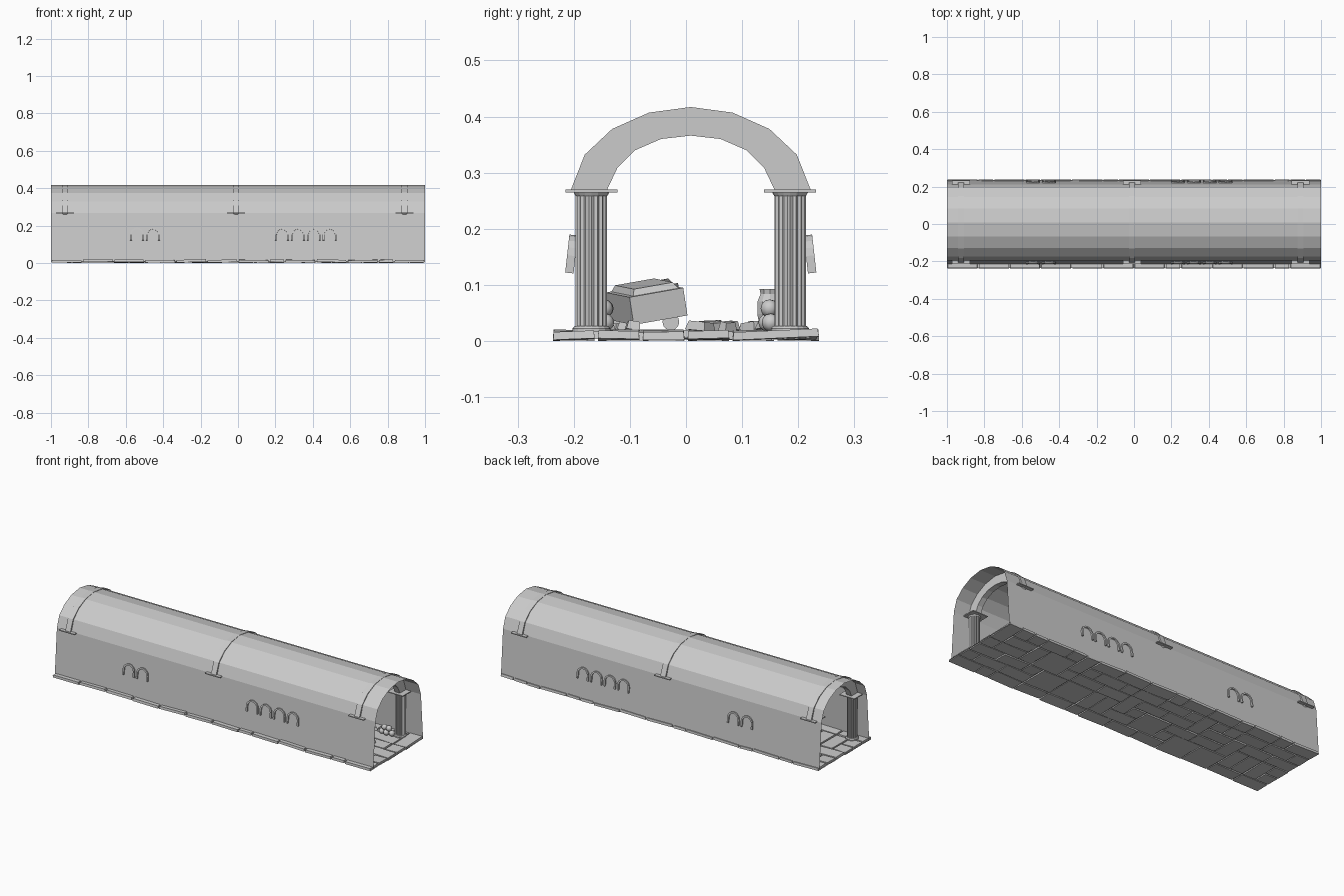
import bpy, bmesh, math, random
from mathutils import Matrix, Euler, Vector

if "Cube" in bpy.data.objects:
    bpy.data.objects.remove(bpy.data.objects["Cube"])

random.seed(4)
CY = 0.0085            # centre line of the vault
BAYS = (-0.925, -0.01, 0.89)


def make(name, bm, smooth=False):
    me = bpy.data.meshes.new(name)
    bm.to_mesh(me)
    bm.free()
    ob = bpy.data.objects.new(name, me)
    bpy.context.collection.objects.link(ob)
    if smooth:
        for p in me.polygons:
            p.use_smooth = True
    return ob


def add_box(bm, loc, size, rot=(0, 0, 0), taper=1.0):
    m = Matrix.Translation(loc) @ Euler(rot).to_matrix().to_4x4() @ Matrix.Diagonal((*size, 1))
    vs = bmesh.ops.create_cube(bm, size=1)['verts']
    for v in vs:
        if v.co.z > 0:
            v.co.x *= taper
            v.co.y *= taper
        v.co = m @ v.co


def add_lathe(bm, profile, loc, seg=12, rot=(0, 0, 0), flute=0.0):
    # revolve (radius, height) pairs; flute shrinks every second vertex
    m = Matrix.Translation(loc) @ Euler(rot).to_matrix().to_4x4()
    rings = []
    for r, z in profile:
        ring = []
        for i in range(seg):
            a = 2 * math.pi * i / seg
            k = r * (1 - flute * (i % 2))
            ring.append(bm.verts.new(m @ Vector((k * math.cos(a), k * math.sin(a), z))))
        rings.append(ring)
    for a, b in zip(rings, rings[1:]):
        for i in range(seg):
            j = (i + 1) % seg
            bm.faces.new((a[i], a[j], b[j], b[i]))
    bm.faces.new(rings[0][::-1])
    bm.faces.new(rings[-1])


def add_band(bm, outer, inner, m, depth):
    # arch band between two open outlines, given thickness along local z
    rows = [[bm.verts.new(m @ Vector((u, v, d))) for u, v in line]
            for d in (-depth / 2, depth / 2) for line in (outer, inner)]
    o0, i0, o1, i1 = rows
    for k in range(len(outer) - 1):
        for a, b in ((o0, o1), (o1, i1), (i1, i0), (i0, o0)):
            bm.faces.new((a[k], b[k], b[k + 1], a[k + 1]))
    for k in (0, -1):
        bm.faces.new((o0[k], i0[k], i1[k], o1[k]))
    bmesh.ops.recalc_face_normals(bm, faces=bm.faces)


def mirrored(half):
    return half + [(-u, v) for u, v in reversed(half[:-1])]


# thin vaulted shell with leaning walls
shell = mirrored([(-.223, .008), (-.204, .268), (-.183, .33), (-.137, .374), (-.075, .404), (0, .416)])
bm = bmesh.new()
rows = [[bm.verts.new((x, y + CY, z)) for y, z in shell] for x in (-1, 1)]
for k in range(len(shell) - 1):
    bm.faces.new((rows[0][k], rows[1][k], rows[1][k + 1], rows[0][k + 1]))
make("vault_shell", bm)

# rib arches
outer = mirrored([(-.2135, .27), (-.189, .332), (-.14, .378), (-.0745, .407), (0, .417)])
inner = mirrored([(-.149, .27), (-.131, .308), (-.099, .34), (-.053, .36), (0, .366)])
to_yz = Matrix(((0, 0, 1, 0), (1, 0, 0, CY), (0, 1, 0, 0), (0, 0, 0, 1)))
for x in BAYS:
    bm = bmesh.new()
    add_band(bm, outer, inner, Matrix.Translation((x, 0, 0)) @ to_yz, 0.032)
    make("rib_arch", bm)

# fluted columns with base and capital
for x in BAYS:
    for s in (-1, 1):
        y = CY + s * 0.177
        bm = bmesh.new()
        add_lathe(bm, [(.028, .024), (.028, .262)], (x, y, 0), 32, flute=0.13)
        add_lathe(bm, [(.034, .016), (.034, .022), (.030, .027)], (x, y, 0), 16)
        add_lathe(bm, [(.028, .258), (.032, .265)], (x, y, 0), 16)
        add_box(bm, (x, y, .2675), (.095, .093, .005))
        make("column", bm)

# paving of irregular slabs on a bed sheet
bm = bmesh.new()
NX, NY = 24, 6
cx, cy = 2 / NX, 0.48 / NY
used = set()
for i in range(NX):
    for j in range(NY):
        if (i, j) in used:
            continue
        w, h = random.choice(((1, 1), (2, 1), (1, 2), (2, 2), (2, 1)))
        if i + w > NX:
            w = 1
        if j + h > NY or any((i + a, j + 1) in used for a in range(w)):
            h = 1
        if any((i + a, j + b) in used for a in range(w) for b in range(h)):
            w = h = 1
        used |= {(i + a, j + b) for a in range(w) for b in range(h)}
        loc = (-1 + (i + w / 2) * cx, -.24 + (j + h / 2) * cy, .0105 + random.uniform(-.001, .001))
        tilt = (random.uniform(-.05, .05), random.uniform(-.03, .03), 0)
        add_box(bm, loc, (w * cx - .006, h * cy - .006, .014), tilt, .97)
for v in bm.verts:
    v.co.z = max(v.co.z, 0)
    v.co.x = max(-1, min(1, v.co.x))
make("floor_slabs", bm)
bm = bmesh.new()
bed = bmesh.ops.create_grid(bm, size=1)['verts']
for v in bed:
    v.co = (v.co.x, v.co.y * .235, .009)
make("floor_bed", bm)

# arched niche frames along both walls, in groups
def arch_line(r):
    pts = [(-r, -.035)]
    pts += [(-r * math.cos(math.pi * k / 8), r * math.sin(math.pi * k / 8) - .004) for k in range(9)]
    return pts + [(r, -.035)]

for s in (-1, 1):
    for x in (-.54, -.455, .235, .32, .405, .49):
        bm = bmesh.new()
        m = (Matrix.Translation((x, CY + s * .2125, .156)) @
             Matrix.Rotation(s * .11, 4, 'X') @ Matrix.Rotation(math.pi / 2, 4, 'X'))
        add_band(bm, arch_line(.037), arch_line(.028), m, .015)
        make("niche_frame", bm)

# tilted stone coffins with lids
for x, y, rz in ((.47, -.07, .25), (-.5, -.075, -.2)):
    bm = bmesh.new()
    add_box(bm, (x, y, .066), (.17, .1, .05), (.17, .05, rz))
    add_box(bm, (x, y - .004, .096), (.16, .085, .012), (.17, .05, rz), .85)
    make("stone_coffin", bm)

# urns
urn = [(.014, 0), (.02, .008), (.024, .03), (.024, .052), (.018, .066), (.02, .075)]
for x, y in ((.7, .15), (-.3, .15), (.15, .155)):
    bm = bmesh.new()
    add_lathe(bm, urn, (x, y, .018), 10)
    make("urn", bm, False)

# heaps of round stones near the walls
for x, y in ((.83, .145), (.62, -.15), (-.65, .15)):
    bm = bmesh.new()
    for dx, dy, z in ((0, 0, .033), (.03, .006, .033), (-.03, .004, .033), (.014, .004, .058), (-.015, .005, .058)):
        bmesh.ops.create_uvsphere(bm, u_segments=10, v_segments=6, radius=.016,
                                  matrix=Matrix.Translation((x + dx, y + dy, z)))
    make("round_stones", bm, True)

# fallen drum and loose rubble blocks
bm = bmesh.new()
add_lathe(bm, [(.015, -.04), (.015, .04)], (.25, -.027, .034), 12, (0, math.pi / 2, 0))
make("fallen_drum", bm)
bm = bmesh.new()
for k in range(22):
    s = random.uniform(.02, .04)
    y = random.choice((random.uniform(-.16, -.09), random.uniform(0, .08), random.uniform(.12, .18)))
    add_box(bm, (random.uniform(-.85, .85), y, .026), (s * 1.3, s, .016),
            (random.uniform(-.2, .2), random.uniform(-.2, .2), random.uniform(0, 3)), .8)
make("rubble", bm)
